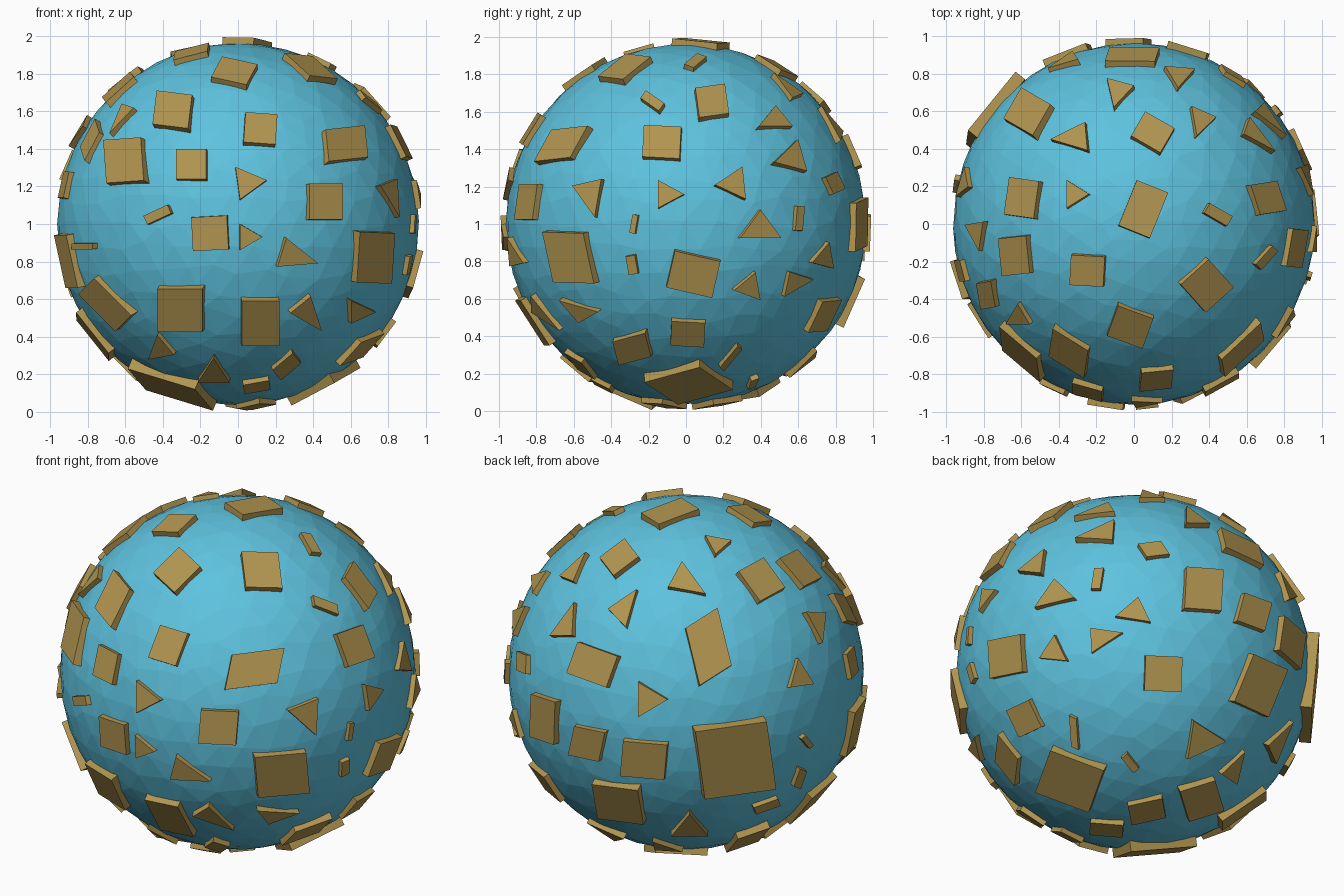
import bpy
import bmesh
import random
from math import radians, sin, cos, sqrt
from mathutils import Vector, Matrix

random.seed(4)
RADIUS = 0.963     # ball
OUTER = 0.985      # distance of each plate's outer face from the ball centre
INNER = 0.92       # plates are sunk into the ball to this distance
CENTRE = Vector((0, 0, 1))

default_cube = bpy.data.objects.get("Cube")
if default_cube:
    bpy.data.objects.remove(default_cube, do_unlink=True)


def make_material(name, colour):
    material = bpy.data.materials.new(name)
    material.use_nodes = True
    material.diffuse_color = colour
    material.node_tree.nodes["Principled BSDF"].inputs["Base Color"].default_value = colour
    return material


def add_object(name, bm, material):
    bmesh.ops.recalc_face_normals(bm, faces=bm.faces[:])
    mesh = bpy.data.meshes.new(name)
    bm.to_mesh(mesh)
    bm.free()
    mesh.materials.append(material)
    obj = bpy.data.objects.new(name, mesh)
    bpy.context.collection.objects.link(obj)
    return obj


def side_axes(azimuth, elevation):
    """Right, up and outward directions of one side of the ball."""
    a, e = radians(azimuth), radians(elevation)
    level = Vector((sin(a), -cos(a), 0))
    right = Vector((cos(a), sin(a), 0))
    up = Vector((0, 0, cos(e))) - level * sin(e)
    out = level * cos(e) + Vector((0, 0, sin(e)))
    return right, up, out


def add_plate(bm, axes, outline, row):
    """Raise a flat plate on the ball; row = across, up, width, height, turn."""
    right, up, out = axes
    u, v, width, height = (value / 100 for value in row[:4])
    turn = Matrix.Rotation(radians(row[4]), 2)
    depth = sqrt(max(OUTER ** 2 - u * u - v * v, 0.09))
    normal = (right * u + up * v + out * depth).normalized()
    top, bottom = [], []
    for px, py in outline:
        du, dv = turn @ Vector((px * width, py * height))
        # Slide the corner along the outward direction onto the tangent plane
        slide = -(du * u + dv * v) / depth
        offset = right * du + up * dv + out * slide
        top.append(bm.verts.new(CENTRE + normal * OUTER + offset))
        bottom.append(bm.verts.new(CENTRE + normal * INNER + offset))
    bm.faces.new(top)
    bm.faces.new(bottom[::-1])
    for i in range(len(top)):
        j = (i + 1) % len(top)
        bm.faces.new((top[j], top[i], bottom[i], bottom[j]))


QUAD = [(-.5, -.5), (.5, -.5), (.5, .5), (-.5, .5)]
TRIANGLE = [(-.5, -.5), (.5, -.5), (0, .5)]


def add_side(side, azimuth, elevation, quads, triangles):
    bm = bmesh.new()
    axes = side_axes(azimuth, elevation)
    for row in quads:
        add_plate(bm, axes, QUAD, row)
    for row in triangles:
        add_plate(bm, axes, TRIANGLE, row)
    add_object(side + "_plates", bm, tan)


blue = make_material("sky blue", (0.11, 0.54, 0.73, 1))
tan = make_material("sandy tan", (0.44, 0.30, 0.08, 1))

# Faceted ball with slightly irregular facets
bm = bmesh.new()
bmesh.ops.create_icosphere(bm, subdivisions=4, radius=1)
for vert in bm.verts:
    shake = Vector([random.uniform(-.03, .03) for axis in range(3)])
    vert.co = CENTRE + (vert.co + shake).normalized() * RADIUS
add_object("ball", bm, blue)

# Plates scattered over each side, in hundredths of a unit and degrees
add_side("front", 0, 0,
         [(-35, 61, 19, 18, -7), (12, 51, 17, 16, -4), (58, 43, 21, 17, 6),
          (-61, 34, 20, 23, 4), (-25, 32, 16, 16, 0), (-43, 5, 14, 5, 25),
          (-15, -5, 19, 18, 3), (47, 12, 18, 19, 0), (-31, -46, 24, 23, 0),
          (12, -53, 20, 24, 0), (-71, -43, 28, 12, -45), (26, -76, 14, 7, 40),
          (10, -87, 14, 5, 10), (-83, -12, 11, 3, 0)],
         [(4, 20, 18, 15, 157), (7, -7, 14, 12, -90), (33, -18, 16, 20, -107),
          (39, -50, 14, 18, -141), (67, -47, 12, 13, -90),
          (-42, -65, 14, 12, 10), (-13, -78, 17, 13, 0)])

add_side("front_corner", 35, 25, [(24, -56, 28, 22, 5)], [])

add_side("right", 90, 0,
         [(-13, 44, 20, 17, -3), (14, 66, 16, 16, 8), (-18, 66, 12, 5, -35),
          (-28, 0, 3, 10, -10), (-29, -22, 5, 10, 10), (4, -27, 25, 20, -13),
          (61, 3, 4, 13, -5), (80, 22, 7, 10, 25), (1, -59, 18, 13, -3),
          (24, -72, 15, 3, 50), (-29, -67, 18, 13, 15)],
         [(48, 58, 18, 11, 0), (58, 38, 18, 15, -15), (27, 24, 18, 15, -25),
          (-8, 16, 15, 14, -90), (-51, 13, 16, 19, 193), (40, 0, 22, 15, 0),
          (75, -16, 12, 13, -15), (35, -32, 15, 13, -20),
          (58, -30, 18, 10, 30)])

add_side("top", 0, 90,
         [(5, 8, 18, 26, -22), (10, 49, 18, 15, -30), (45, 5, 14, 6, -30),
          (39, -33, 20, 20, 42), (-2, -55, 20, 17, -20), (-25, -25, 18, 16, -3),
          (-60, 14, 16, 20, -8), (-64, -17, 15, 20, 6), (-79, -38, 8, 14, 10),
          (-57, 60, 18, 19, -30)],
         [(-35, 46, 15, 19, 95), (-9, 69, 15, 14, 165), (24, 78, 16, 11, 175),
          (38, 56, 16, 12, -80), (-30, 16, 15, 12, -90), (-62, -48, 13, 11, 0),
          (-84, -7, 10, 15, 190)])

add_side("back_left", 215, 25,
         [(-51, 4, 23, 18, -20), (-54, -39, 17, 16, -12), (-23, -48, 24, 19, -5),
          (27, -48, 39, 37, 8), (66, -38, 3, 7, 40), (62, -58, 4, 10, -20),
          (44, -73, 14, 4, 20)],
         [(-18, -15, 19, 16, -90), (62, 0, 13, 15, 8), (2, -83, 20, 12, 0)])

add_side("back_right", 140, -27,
         [(38, 41, 20, 23, -3), (16, -6, 20, 19, -2), (69, -11, 20, 28, -22),
          (-2, -54, 4, 10, 40), (-35, -63, 31, 23, -21), (7, -79, 19, 10, 12),
          (37, -73, 20, 16, 18), (-15, -88, 18, 6, -5)],
         [(36, -39, 23, 17, 25), (56, -54, 10, 17, -30)])

add_side("left", -90, 0,
         [(30, -20, 20, 28, 0), (25, 21, 11, 14, 0), (10, -60, 24, 22, 10)], [])

add_side("bottom", 0, -90,
         [(-36, 25, 38, 28, 20), (-58, -24, 24, 18, 40)], [])
